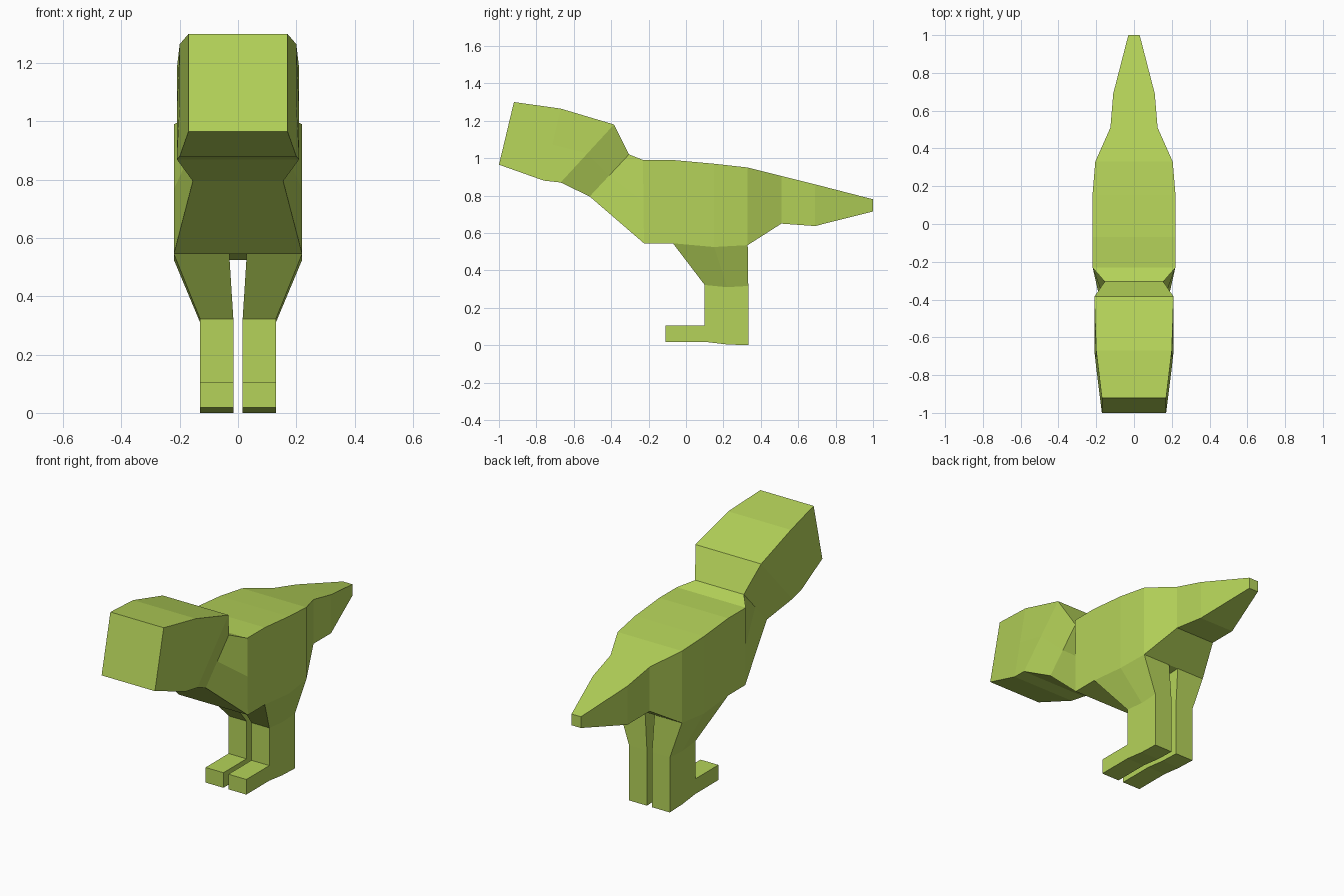
import bpy
import bmesh
from mathutils import Vector

cube = bpy.data.objects.get("Cube")
if cube:
    bpy.data.objects.remove(cube, do_unlink=True)

lime = bpy.data.materials.new("lime_green")
lime.use_nodes = True
lime.diffuse_color = (0.46, 0.65, 0.10, 1)
bsdf = next(n for n in lime.node_tree.nodes if n.type == "BSDF_PRINCIPLED")
bsdf.inputs["Base Color"].default_value = lime.diffuse_color
bsdf.inputs["Roughness"].default_value = 0.9


def slab(columns, open_top=False):
    """Solid from front-to-back columns of (y, z, x_inner, x_outer), top to bottom."""
    bm = bmesh.new()
    grid = [[(bm.verts.new((a, y, z)), bm.verts.new((b, y, z)))
             for y, z, a, b in col] for col in columns]
    # Two side sheets
    for c0, c1 in zip(grid, grid[1:]):
        for k in range(len(c0) - 1):
            for s in (0, 1):
                bm.faces.new((c0[k][s], c1[k][s], c1[k + 1][s], c0[k + 1][s]))
    # Strips joining the sheets: back, bottom, front, and top
    top = [c[0] for c in grid]
    bottom = [c[-1] for c in grid]
    strips = [grid[-1], bottom, grid[0]] + ([] if open_top else [top])
    for strip in strips:
        for p, q in zip(strip, strip[1:]):
            bm.faces.new((p[0], q[0], q[1], p[1]))
    bmesh.ops.recalc_face_normals(bm, faces=bm.faces)
    return bm, grid


def finish(name, bm):
    mesh = bpy.data.meshes.new(name)
    bm.to_mesh(mesh)
    bm.free()
    mesh.materials.append(lime)
    obj = bpy.data.objects.new(name, mesh)
    bpy.context.collection.objects.link(obj)
    return obj


# Head, neck, trunk and tail: top y, top z, bottom y, bottom z, half width
stations = [
    (-0.92, 1.30, -1.00, 0.965, 0.17),
    (-0.67, 1.265, -0.76, 0.88, 0.20),
    (-0.385, 1.18, -0.67, 0.87, 0.21),
    (-0.305, 1.02, -0.515, 0.795, 0.155),
    (-0.23, 0.99, -0.225, 0.545, 0.22),
    (-0.07, 0.99, -0.07, 0.545, 0.22),
    (0.15, 0.97, 0.15, 0.525, 0.22),
    (0.33, 0.95, 0.33, 0.535, 0.205),
    (0.51, 0.905, 0.51, 0.65, 0.125),
    (0.69, 0.86, 0.69, 0.637, 0.11),
    (1.00, 0.78, 1.00, 0.715, 0.03),
]
body_columns = []
for ty, tz, by, bz, w in stations:
    middle = ((ty + by) / 2, (tz + bz) / 2, -w, w)
    body_columns.append([(ty, tz, -w, w), middle, (by, bz, -w, w)])
body, _ = slab(body_columns)
finish("body", body)

# Leg columns: hip y, z, outer x, then lower y, knee z, sole z
inner, outer = 0.016, 0.13
leg_columns = []
for hy, hz, hx, y, knee, sole in [
    (-0.07, 0.545, 0.22, 0.10, 0.322, 0.018),
    (0.15, 0.525, 0.22, 0.22, 0.31, 0.004),
    (0.33, 0.535, 0.205, 0.333, 0.317, 0.0),
]:
    lower = [(y, z, inner, outer) for z in (knee, 0.105, sole)]
    leg_columns.append([(hy, hz, 0.03, hx)] + lower)
leg, grid = slab(leg_columns, open_top=True)

# Foot pulled forward from the ankle
ankle = set(grid[0][2] + grid[0][3])
front = next(f for f in leg.faces if set(f.verts) == ankle)
toe = bmesh.ops.extrude_discrete_faces(leg, faces=[front])["faces"][0]
bmesh.ops.translate(leg, verts=toe.verts, vec=Vector((0, -0.21, 0)))
legs = finish("legs", leg)
legs.modifiers.new("mirror_legs", "MIRROR").use_clip = True
